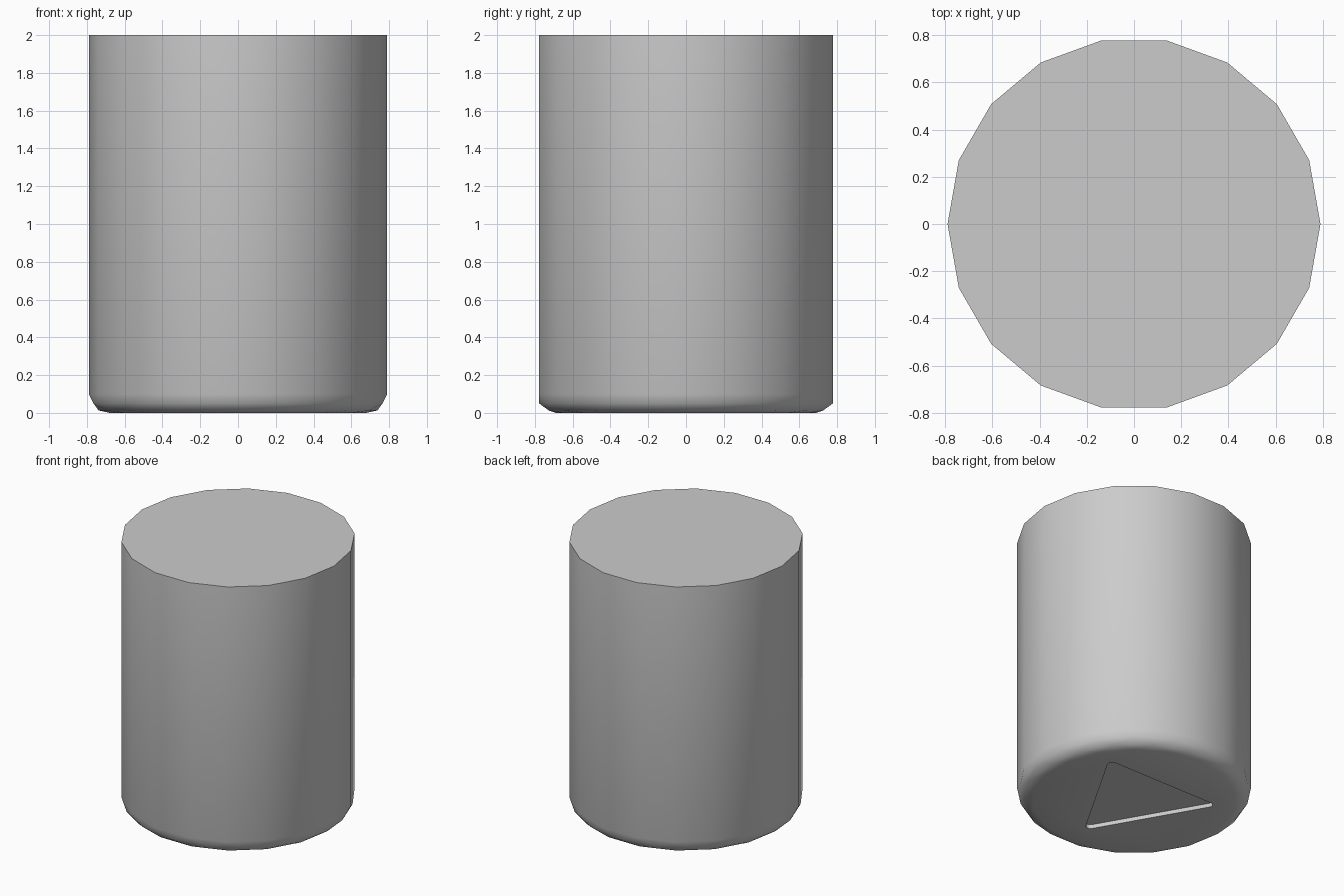
import bpy, bmesh
from math import radians, cos, sin

if "Cube" in bpy.data.objects:
    bpy.data.objects.remove(bpy.data.objects["Cube"])

SIDES = 18
bm = bmesh.new()


def ring(radius, z, turn=0.0):
    """Closed loop of vertices around the axis."""
    pts = []
    for i in range(SIDES):
        a = radians(360 / SIDES * i + turn)
        pts.append(bm.verts.new((radius * cos(a), radius * sin(a), z)))
    return pts


def rounded_triangle(z, centre_y=0.03, reach=0.49, corner=0.03):
    """Triangle pointing to the front, with small round corners."""
    pts = []
    for base in (30, 150, 270):
        for step in (-60, -30, 0, 30, 60):
            b, a = radians(base), radians(base + step)
            pts.append(bm.verts.new((reach * cos(b) + corner * cos(a),
                                     centre_y + reach * sin(b) + corner * sin(a), z)))
    return pts


def loop_edges(vs):
    return [bm.edges.get((v, vs[i - 1])) or bm.edges.new((v, vs[i - 1]))
            for i, v in enumerate(vs)]


def wall(a, b):
    for i in range(len(a)):
        bm.faces.new((a[i - 1], a[i], b[i], b[i - 1]))


def zigzag(a, b, shift):
    """Join two rings that are turned half a step to each other."""
    n = len(a)
    for i in range(n):
        j = (i + 1) % n
        if shift:
            bm.faces.new((a[i], a[j], b[i]))
            bm.faces.new((a[j], b[j], b[i]))
        else:
            bm.faces.new((a[i], a[j], b[j]))
            bm.faces.new((a[i], b[j], b[i]))


# Straight wall and flat top
top = ring(0.79, 2.0)
r0 = ring(0.79, 0.1)
wall(top, r0)
bm.faces.new(top)

# Rounded lower edge, rings turned alternately
r1 = ring(0.777, 0.05, 10)
r2 = ring(0.738, 0.013)
r3 = ring(0.69, 0.0, 10)
zigzag(r0, r1, True)
zigzag(r1, r2, False)
zigzag(r2, r3, True)

# Underside with a shallow triangular recess
rim = rounded_triangle(0.0)
floor = rounded_triangle(0.03)
bmesh.ops.triangle_fill(bm, edges=loop_edges(r3) + loop_edges(rim), use_beauty=True)
wall(rim, floor)
bm.faces.new(floor)
bmesh.ops.recalc_face_normals(bm, faces=bm.faces[:])

mesh = bpy.data.meshes.new("cylinder_body")
bm.to_mesh(mesh)
bm.free()
body = bpy.data.objects.new("cylinder_body", mesh)
bpy.context.collection.objects.link(body)
bpy.context.view_layer.objects.active = body
body.select_set(True)
bpy.ops.object.shade_smooth_by_angle(angle=radians(40))
